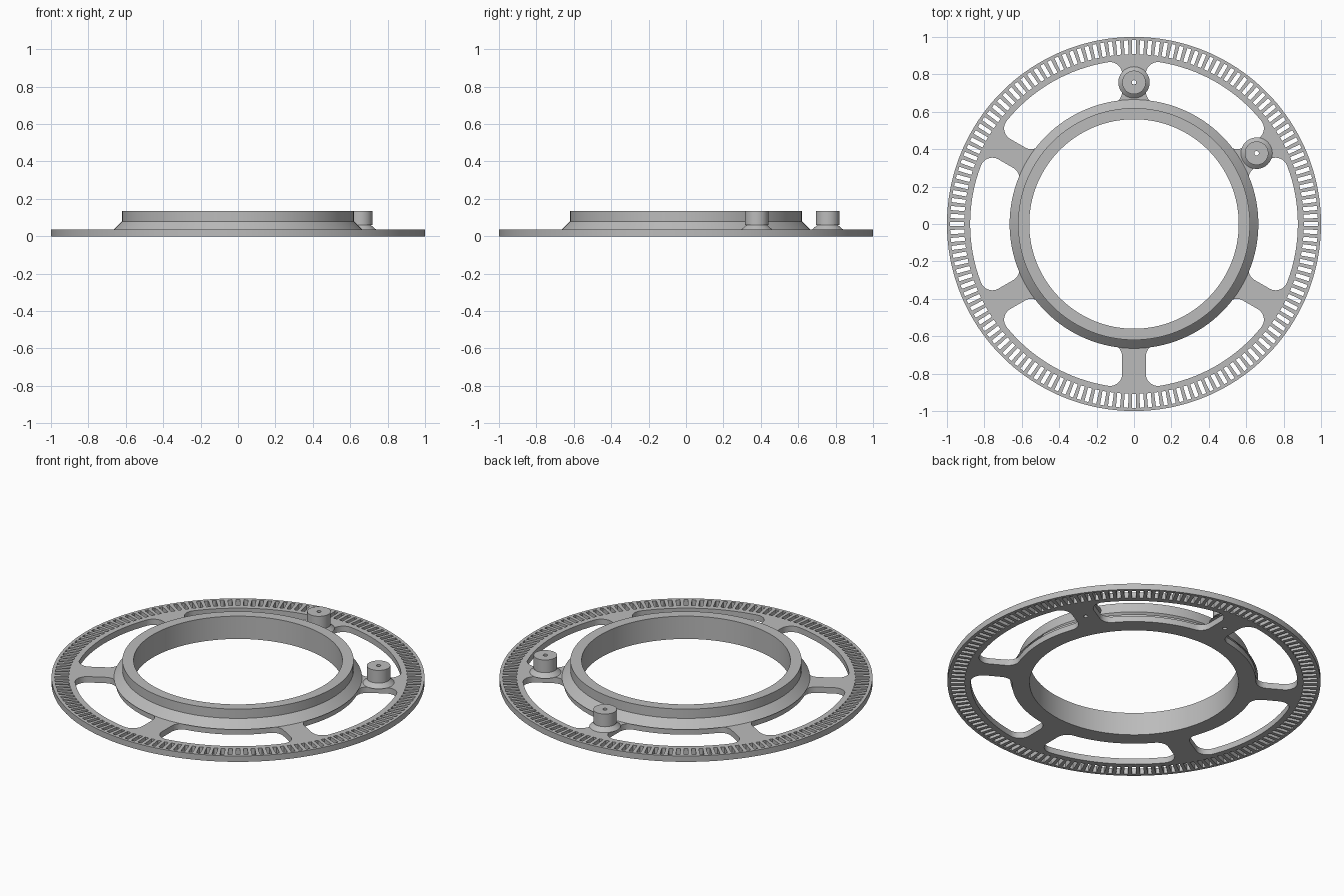
import bpy, bmesh, math
from math import sin, cos, pi, sqrt, atan2

old = bpy.data.objects.get("Cube")
if old:
    bpy.data.objects.remove(old, do_unlink=True)

THICK = 0.035          # plate thickness
TOP = 0.135            # top of collar and posts
BORE = 0.56            # central opening
SLOTS = 144
POST_R, PIN_R = 0.757, 0.012
POST_ANGLES = [pi / 2, pi / 6]

grey = bpy.data.materials.new("light_grey")
grey.use_nodes = True
grey.diffuse_color = (0.5, 0.5, 0.5, 1)
grey.node_tree.nodes["Principled BSDF"].inputs["Base Color"].default_value = (0.5, 0.5, 0.5, 1)


def finish(obj, angle=30):
    obj.data.materials.clear()
    obj.data.materials.append(grey)
    bpy.ops.object.select_all(action='DESELECT')
    obj.select_set(True)
    bpy.context.view_layer.objects.active = obj
    bpy.ops.object.shade_smooth_by_angle(angle=math.radians(angle))


def turn(p, a):
    return (p[0] * cos(a) - p[1] * sin(a), p[0] * sin(a) + p[1] * cos(a))


def circle(r, n, cx=0, cy=0):
    return [(cx + r * cos(2 * pi * i / n), cy + r * sin(2 * pi * i / n)) for i in range(n)]


def arc(cx, cy, r, a0, a1, n):
    return [(cx + r * cos(a0 + (a1 - a0) * i / n), cy + r * sin(a0 + (a1 - a0) * i / n))
            for i in range(n + 1)]


def lathe(name, profile, n, x=0, y=0, closed=False):
    """Spin an (r, z) profile around the vertical axis."""
    bm = bmesh.new()
    rings = [[bm.verts.new((px, py, z)) for px, py in circle(r, n)] for r, z in profile]
    pairs = list(zip(rings, rings[1:]))
    if closed:
        pairs.append((rings[-1], rings[0]))
    for a, b in pairs:
        for i in range(n):
            j = (i + 1) % n
            bm.faces.new((a[i], a[j], b[j], b[i]))
    mesh = bpy.data.meshes.new(name)
    bm.to_mesh(mesh)
    bm.free()
    obj = bpy.data.objects.new(name, mesh)
    obj.location = (x, y, 0)
    bpy.context.collection.objects.link(obj)
    finish(obj)
    return obj


def window_half(inner, outer, half_width, fillet):
    """Rounded end of a window, beside a spoke that lies along +x."""
    w = half_width + fillet
    xi = sqrt((inner + fillet) ** 2 - w * w)
    xo = sqrt((outer - fillet) ** 2 - w * w)
    ai, ao = atan2(w, xi), atan2(w, xo)
    return (arc(xi, w, fillet, pi + ai, 1.5 * pi, 8)[::1]
            + arc(xo, w, fillet, -pi / 2, ao, 10)), ai, ao


# Outlines of the plate: rim, bore, six windows, slots and pin holes
R_IN, R_OUT = 0.655, 0.876
outlines = [circle(1, 180), circle(BORE, 128)]
end, ai, ao = window_half(R_IN, R_OUT, 0.063, 0.065)
step = pi / 3
far_end = [turn((x, -y), step) for x, y in reversed(end)]
window = (end + arc(0, 0, R_OUT, ao, step - ao, 16)[1:-1]
          + far_end + arc(0, 0, R_IN, step - ai, ai, 16)[1:-1])
for k in range(6):
    outlines.append([turn(p, pi / 6 + k * step) for p in window])

slot = [(0.908, -0.011), (0.983, -0.011), (0.983, 0.011), (0.908, 0.011)]
for k in range(SLOTS):
    outlines.append([turn(p, 2 * pi * k / SLOTS) for p in slot])
for a in POST_ANGLES:
    outlines.append(circle(PIN_R, 16, POST_R * cos(a), POST_R * sin(a)))

# Slotted wheel plate
curve = bpy.data.curves.new("wheel_plate", 'CURVE')
curve.dimensions = '2D'
curve.fill_mode = 'BOTH'
curve.extrude = THICK / 2
for pts in outlines:
    spline = curve.splines.new('POLY')
    spline.points.add(len(pts) - 1)
    for sp, (x, y) in zip(spline.points, pts):
        sp.co = (x, y, 0, 1)
    spline.use_cyclic_u = True
helper = bpy.data.objects.new("plate_outline", curve)
bpy.context.collection.objects.link(helper)
deps = bpy.context.evaluated_depsgraph_get()
mesh = bpy.data.meshes.new_from_object(helper.evaluated_get(deps))
bpy.data.objects.remove(helper, do_unlink=True)
bm = bmesh.new()
bm.from_mesh(mesh)
bmesh.ops.remove_doubles(bm, verts=bm.verts, dist=0.0002)
bmesh.ops.translate(bm, verts=bm.verts, vec=(0, 0, THICK / 2))
bmesh.ops.recalc_face_normals(bm, faces=bm.faces)
bm.to_mesh(mesh)
bm.free()
mesh.name = "wheel_plate"
plate = bpy.data.objects.new("wheel_plate", mesh)
bpy.context.collection.objects.link(plate)
finish(plate)

# Raised collar with a chamfered foot
lathe("collar", [(0.665, THICK), (0.62, 0.08), (0.62, TOP), (BORE, TOP), (BORE, THICK)], 128)

# Two posts on flared feet, each with a pin hole
for name, a in zip(["back_post", "left_post"], POST_ANGLES):
    lathe(name, [(0.084, THICK), (0.055, 0.06), (0.063, 0.06), (0.063, TOP),
                 (PIN_R, TOP), (PIN_R, THICK)], 48,
          POST_R * cos(a), POST_R * sin(a), closed=True)
